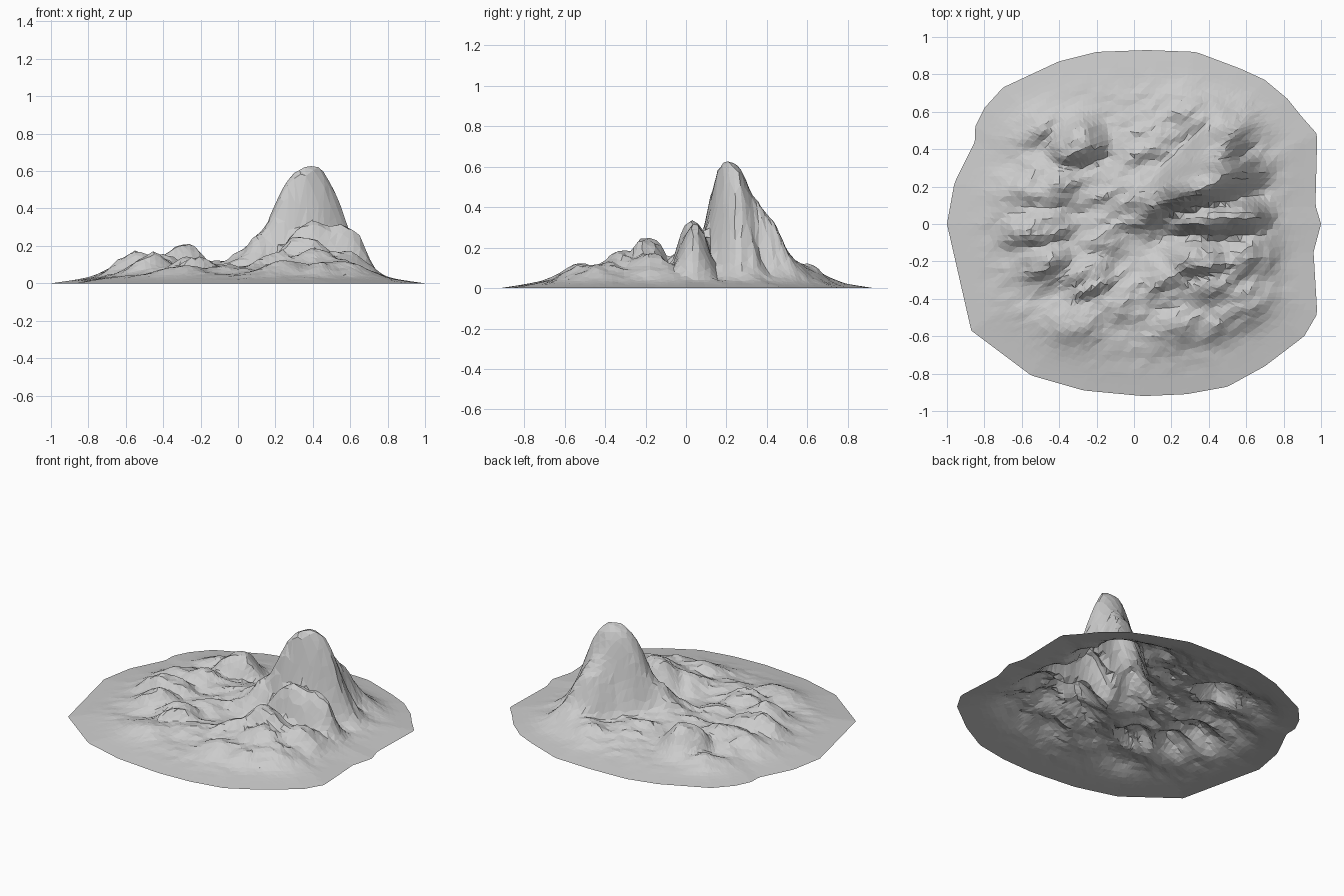
import bpy
import bmesh
import math
import random
from mathutils import Vector, noise

random.seed(4)
cube = bpy.data.objects.get("Cube")
if cube:
    bpy.data.objects.remove(cube, do_unlink=True)

# Shoreline of the land sheet, counter-clockwise
OUTLINE = [Vector(p) for p in (
    (1, 0), (.97, .1), (.98, .48), (.9, .57), (.82, .67), (.7, .77), (.57, .83),
    (.33, .92), (.07, .93), (-.2, .92), (-.4, .87), (-.7, .73), (-.8, .62),
    (-.85, .52), (-.85, .44), (-.96, .22), (-1, 0), (-.87, -.57), (-.55, -.81),
    (-.27, -.89), (.05, -.92), (.28, -.91), (.5, -.87), (.7, -.76), (.91, -.6),
    (.98, -.48), (.96, -.15))]

# Main ridges: x, y, height, length, north width, south width, heading in degrees
RIDGES = (
    (.37, .21, .61, .19, .11, .085, 18),
    (.42, .03, .29, .17, .075, .07, 3),
    (.58, .04, .24, .1, .07, .07, 0),
    (.43, .37, .34, .14, .09, .07, 28),
    (.35, -.19, .21, .13, .09, .08, 0),
    (-.29, .41, .17, .11, .12, .08, 22),
    (-.51, -.03, .13, .14, .09, .07, 8),
    (-.24, -.29, .11, .11, .09, .08, 18),
)

# Foothills: x, y, height, size
FOOTHILLS = (
    (.11, .11, .2, .1), (.6, -.18, .14, .09), (.42, -.32, .14, .11),
    (.2, -.29, .12, .09), (.57, -.43, .1, .09), (.25, -.53, .08, .09),
    (.42, -.53, .07, .08), (-.46, -.2, .12, .08), (-.3, -.53, .06, .09),
    (-.52, .53, .07, .08), (-.56, .17, .08, .1), (.52, .52, .12, .1),
    (.32, .58, .09, .1), (.08, .4, .09, .12), (-.12, .16, .08, .13),
    (-.4, .2, .11, .1), (-.17, -.08, .07, .1), (-.03, -.4, .06, .12),
)


def cross(a, b):
    return a.x * b.y - a.y * b.x


def shore_distance(direction):
    """Distance from the centre to the shoreline along a direction."""
    for p, q in zip(OUTLINE, OUTLINE[1:] + OUTLINE[:1]):
        if cross(p, direction) >= -1e-6 and cross(direction, q) >= -1e-6:
            return cross(p, q) / cross(direction, q - p)
    return 1


def ridge(x, y, cx, cy, height, length, north, south, heading, power=1.35):
    """Stretched bell with a different steepness on each side."""
    a = math.radians(heading)
    dx, dy = x - cx, y - cy
    along = dx * math.cos(a) + dy * math.sin(a)
    across = dy * math.cos(a) - dx * math.sin(a)
    width = north if across > 0 else south
    d = (along / length) ** 2 + (across / width) ** 2
    return height * math.exp(-.5 * d ** power)


def land_height(x, y, radius):
    """Rim slope, blended ridges and eroded roughness."""
    bumps = [ridge(x, y, *r) for r in RIDGES]
    bumps += [ridge(x, y, cx, cy, h, s * 1.2, s, s * .8, 20, .9)
              for cx, cy, h, s in FOOTHILLS]
    hills = sum(b ** 3 for b in bumps) ** (1 / 3)
    inland = max(0, min(1, (.95 - radius) / .3))
    inland *= inland * (3 - 2 * inland)
    u, v = x * .9 + y * .4, y * .9 - x * .4
    # Sharp crests from folded noise, then finer gullies
    rough = .6 - 2 * abs(noise.noise(Vector((u * 5, v * 9, 2))))
    rough += .6 * noise.noise(Vector((u * 10, v * 20, 7)))
    rough += .3 * noise.noise(Vector((u * 22, v * 38, 5)))
    detail = rough * inland * (.008 + .16 * min(hills, .12))
    rim = .035 * min(1, (1 - radius) / .25)
    return max(0, rim + hills * inland * .97 + detail)


# Land sheet: a grid wrapped onto the shoreline and raised
bm = bmesh.new()
STEPS = 64
bmesh.ops.create_grid(bm, x_segments=STEPS, y_segments=STEPS, size=1)
for vert in bm.verts:
    x, y = vert.co.x, vert.co.y
    radius = max(abs(x), abs(y))
    if radius < 1e-5:
        vert.co.z = land_height(0, 0, 0)
        continue
    if radius < .97:
        x += random.uniform(-.006, .006)
        y += random.uniform(-.006, .006)
        radius = max(abs(x), abs(y))
    direction = Vector((x, y)).normalized()
    point = direction * radius * shore_distance(direction)
    vert.co = (point.x, point.y, land_height(point.x, point.y, radius))
bmesh.ops.triangulate(bm, faces=bm.faces[:], quad_method='SHORT_EDGE')
bmesh.ops.recalc_face_normals(bm, faces=bm.faces[:])
if sum(f.normal.z for f in bm.faces) < 0:
    bmesh.ops.reverse_faces(bm, faces=bm.faces[:])

mesh = bpy.data.meshes.new("mountain_land")
bm.to_mesh(mesh)
bm.free()
land = bpy.data.objects.new("mountain_land", mesh)
bpy.context.collection.objects.link(land)

# Single stone colour
stone = bpy.data.materials.new("pale_grey_stone")
stone.use_nodes = True
colour = (.6, .6, .6, 1)
stone.diffuse_color = colour
stone.node_tree.nodes["Principled BSDF"].inputs["Base Color"].default_value = colour
mesh.materials.append(stone)
